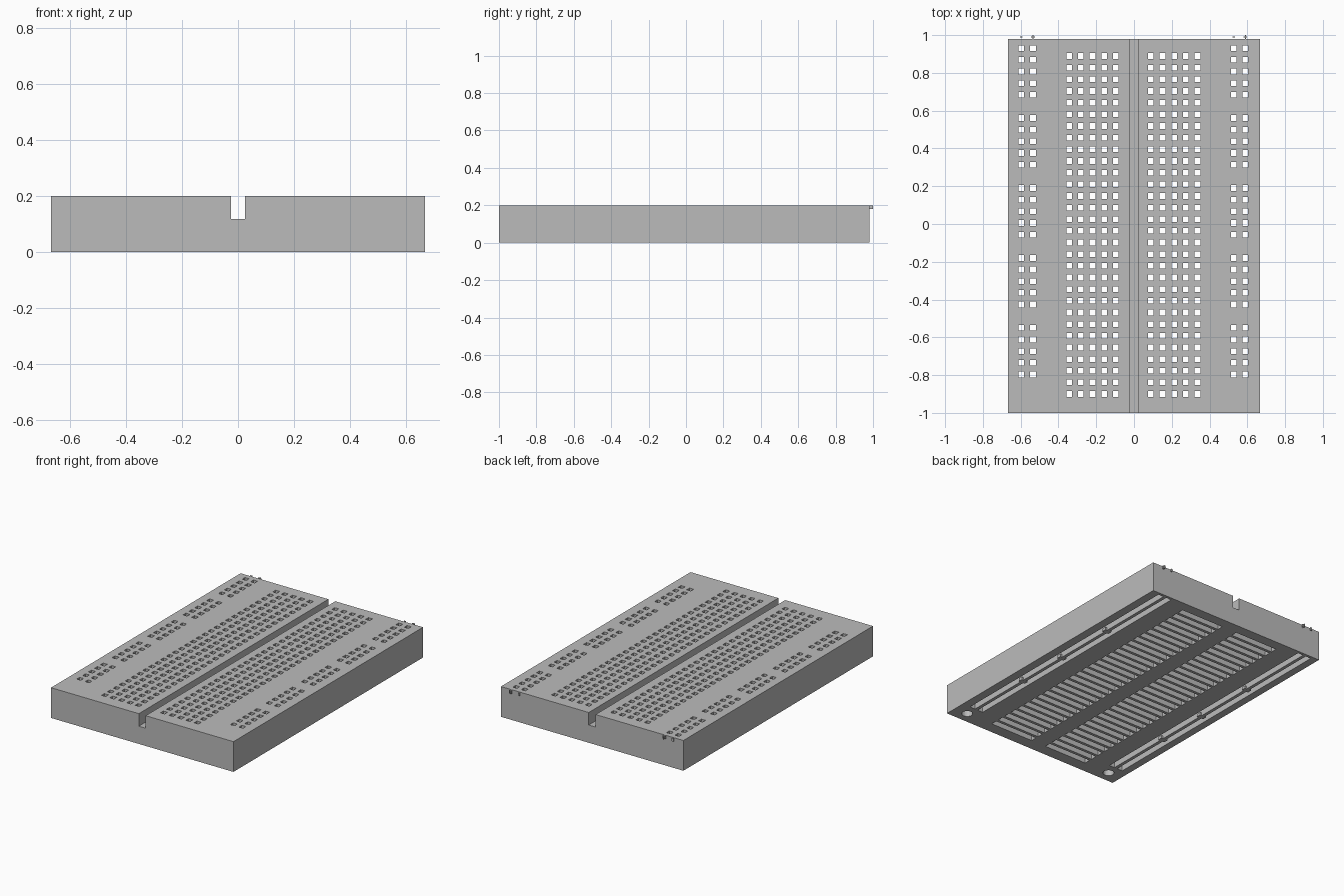
import bpy, bmesh
from mathutils import Matrix

if "Cube" in bpy.data.objects:
    bpy.data.objects.remove(bpy.data.objects["Cube"])

PITCH = 0.0617                 # hole spacing
HALF_HOLE = 0.015
CX = -0.0035                   # centre line of the hole pattern
HX, Y0, Y1, H = 0.667, -1.0, 0.98, 0.2
SLOT_TOP = 0.15                # ceiling of the contact slots

grey = bpy.data.materials.new("grey plastic")
grey.diffuse_color = (0.5, 0.5, 0.5, 1)
grey.use_nodes = True
grey.node_tree.nodes["Principled BSDF"].inputs["Base Color"].default_value = grey.diffuse_color

inner_y = [0.889 - i * PITCH for i in range(30)]
rail_y = [0.931 - (g * 6 + i) * PITCH for g in range(5) for i in range(5)]
inner_x = [CX + s * (1.5 + i) * PITCH for s in (-1, 1) for i in range(5)]
rail_x = [CX + s * d for s in (-1, 1) for d in (0.531, 0.593)]


def box(x, y, hx, hy, z0, z1):
    return tuple(round(v, 4) for v in (x - hx, x + hx, y - hy, y + hy, z0, z1))


# central groove
voids = [box(0, (Y0 + Y1) / 2, 0.025, (Y1 - Y0) / 2, 0.117, H)]
# square pin holes through the top
for xs, ys in ((inner_x, inner_y), (rail_x, rail_y)):
    voids += [box(x, y, HALF_HOLE, HALF_HOLE, SLOT_TOP, H) for x in xs for y in ys]
# underside slots: one per row of five, and one per rail
for s in (-1, 1):
    voids += [box(CX + s * 3.5 * PITCH, y, 0.16, 0.021, 0, SLOT_TOP) for y in inner_y]
voids += [box(x, 0.057, 0.02, 0.905, 0, SLOT_TOP) for x in rail_x]
# small clips on the wall between the paired rails
tabs = [box(CX + s * 0.562, y, 0.024, 0.014, 0, 0.02)
        for s in (-1, 1) for y in (0.405, -0.026, -0.397)]


def carved_block(name, outer, voids, fills):
    """Block with rectangular recesses, made on the grid of all their edges."""
    everything = [outer] + voids + fills
    axes = [sorted({b[2 * a + k] for b in everything for k in (0, 1)}) for a in range(3)]
    index = [{v: i for i, v in enumerate(ax)} for ax in axes]

    def cells(b):
        r = [range(index[a][b[2 * a]], index[a][b[2 * a + 1]]) for a in range(3)]
        return {(i, j, k) for i in r[0] for j in r[1] for k in r[2]}

    solid = cells(outer)
    for b in voids:
        solid -= cells(b)
    for b in fills:
        solid |= cells(b)

    bm = bmesh.new()
    verts = {}

    def vert(key):
        if key not in verts:
            verts[key] = bm.verts.new([axes[a][key[a]] for a in range(3)])
        return verts[key]

    for c in solid:
        for a in range(3):
            u, v = (a + 1) % 3, (a + 2) % 3
            for side in (0, 1):
                n = list(c)
                n[a] += 1 if side else -1
                if tuple(n) in solid:
                    continue
                loop = []
                for du, dv in ((0, 0), (1, 0), (1, 1), (0, 1)):
                    p = list(c)
                    p[a] += side
                    p[u] += du
                    p[v] += dv
                    loop.append(vert(tuple(p)))
                bm.faces.new(loop if side else loop[::-1])
    return finish(bm, name)


def finish(bm, name):
    mesh = bpy.data.meshes.new(name)
    bm.to_mesh(mesh)
    bm.free()
    mesh.materials.append(grey)
    ob = bpy.data.objects.new(name, mesh)
    bpy.context.collection.objects.link(ob)
    return ob


board = carved_block("board", (-HX, HX, Y0, Y1, 0, H), voids, tabs)

# round blind sockets under the front corners
bm = bmesh.new()
for x in (-0.569, 0.569):
    bmesh.ops.create_cone(bm, cap_ends=True, segments=24, radius1=0.034, radius2=0.034,
                          depth=0.2, matrix=Matrix.Translation((x, -0.923, 0)))
cutter = finish(bm, "socket_cutter")
cutter.hide_render = True
mod = board.modifiers.new("sockets", 'BOOLEAN')
mod.operation = 'DIFFERENCE'
mod.solver = 'EXACT'
mod.object = cutter
bpy.context.view_layer.objects.active = board
board.select_set(True)
bpy.ops.object.modifier_apply(modifier=mod.name)
bpy.data.objects.remove(cutter)


# polarity pegs behind the rails: a bar and a cross on each side
def add_box(bm, x, y, sx, sy):
    m = Matrix.Translation((x, y, 0.19)) @ Matrix.Diagonal((sx, sy, 0.02, 1))
    bmesh.ops.create_cube(bm, size=1, matrix=m)


for label, bar_x, cross_x in (("left", rail_x[1], rail_x[0]), ("right", rail_x[2], rail_x[3])):
    bm = bmesh.new()
    add_box(bm, bar_x, 0.99, 0.012, 0.005)
    finish(bm, label + "_bar_peg")
    bm = bmesh.new()
    add_box(bm, cross_x, 0.99, 0.005, 0.02)
    add_box(bm, cross_x, 0.99, 0.02, 0.005)
    finish(bm, label + "_cross_peg")
